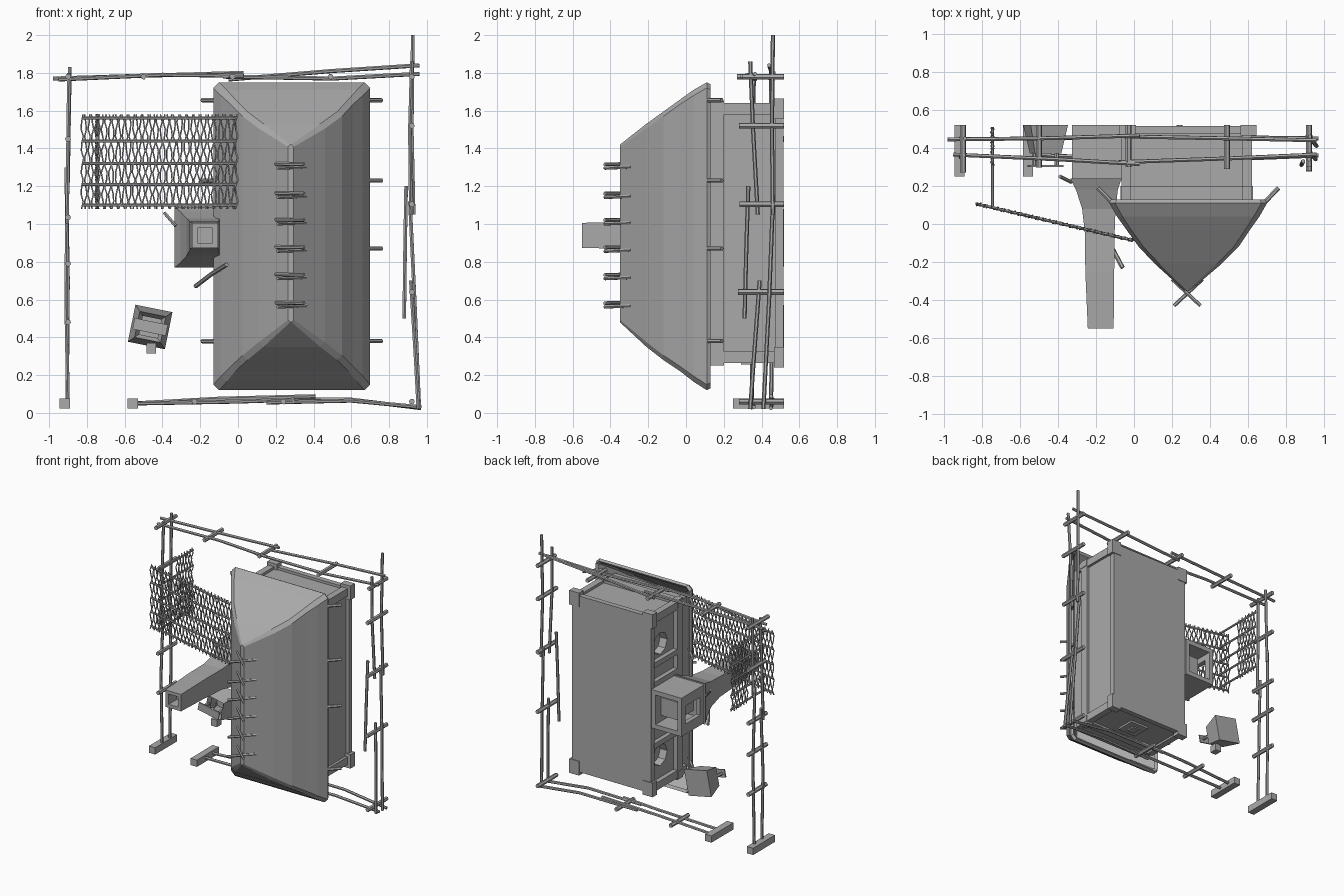
import bpy, bmesh, math, random
from mathutils import Vector, Matrix

random.seed(4)
if "Cube" in bpy.data.objects:
    bpy.data.objects.remove(bpy.data.objects["Cube"])

grey = bpy.data.materials.new("plain_grey")
grey.use_nodes = True
grey.diffuse_color = (0.4, 0.4, 0.4, 1)
grey.node_tree.nodes["Principled BSDF"].inputs["Base Color"].default_value = (0.4, 0.4, 0.4, 1)


def finish(name, bm):
    bmesh.ops.recalc_face_normals(bm, faces=bm.faces)
    mesh = bpy.data.meshes.new(name)
    bm.to_mesh(mesh)
    bm.free()
    mesh.materials.append(grey)
    obj = bpy.data.objects.new(name, mesh)
    bpy.context.collection.objects.link(obj)
    return obj


def add_box(bm, x, y, z):
    """Box from three (low, high) spans."""
    spans = (x, y, z)
    size = Matrix.Diagonal([b - a for a, b in spans] + [1])
    place = Matrix.Translation([(a + b) / 2 for a, b in spans])
    bmesh.ops.create_cube(bm, size=1, matrix=place @ size)


def add_loft(bm, rings, cap_start=True, cap_end=True):
    """Skin a list of equal-sized point rings."""
    loops = [[bm.verts.new(p) for p in ring] for ring in rings]
    n = len(loops[0])
    for a, b in zip(loops, loops[1:]):
        for i in range(n):
            j = (i + 1) % n
            bm.faces.new((a[i], a[j], b[j], b[i]))
    if cap_start:
        bm.faces.new(loops[0])
    if cap_end:
        bm.faces.new(loops[-1])


def add_pole(bm, points, r, sides=6):
    pts = [Vector(p) for p in points]
    rings = []
    for i, p in enumerate(pts):
        d = (pts[min(i + 1, len(pts) - 1)] - pts[max(i - 1, 0)]).normalized()
        u = d.cross(Vector((0.3, 0.5, 0.1)).normalized()).normalized()
        v = d.cross(u)
        angles = [math.tau * k / sides for k in range(sides)]
        rings.append([p + r * (math.cos(t) * u + math.sin(t) * v) for t in angles])
    add_loft(bm, rings)


def rect(cx, cz, hx, hz, y, turn=0.0):
    """Rectangle ring lying at depth y."""
    c, s = math.cos(turn), math.sin(turn)
    return [(cx + a * hx * c - b * hz * s, y, cz + a * hx * s + b * hz * c)
            for a, b in ((-1, -1), (1, -1), (1, 1), (-1, 1))]


def eight_sided(x0, x1, z0, z1, y, c):
    """Rectangle ring with cut corners."""
    return [(x0 + c, y, z0), (x1 - c, y, z0), (x1, y, z0 + c), (x1, y, z1 - c),
            (x1 - c, y, z1), (x0 + c, y, z1), (x0, y, z1 - c), (x0, y, z0 + c)]


# House walls
bm = bmesh.new()
add_box(bm, (-0.03, 0.6), (0.02, 0.515), (0.28, 1.62))
walls = finish("house_walls", bm)

# Eight-sided windows cut into the side wall
bm = bmesh.new()
for z in (0.5, 1.37):
    for r, x in ((0.085, -0.03),):
        turn = Matrix.Translation((x, 0.36, z)) @ Matrix.Rotation(math.pi / 2, 4, "Y")
        bmesh.ops.create_cone(bm, cap_ends=True, segments=8, radius1=r, radius2=r,
                              depth=0.12, matrix=turn)
cutter = finish("window_cutter", bm)
cutter.hide_render = True
cutter.hide_viewport = True
cut = walls.modifiers.new("windows", "BOOLEAN")
cut.object = cutter
cut.solver = "EXACT"

# Timber frame: corner posts, sills and wall plates
bm = bmesh.new()
for x in (-0.04, 0.595):
    for z in (0.295, 1.61):
        add_box(bm, (x - 0.025, x + 0.025), (0.08, 0.5), (z - 0.03, z + 0.03))
        add_box(bm, (x - 0.035, x + 0.05), (0.465, 0.52), (z - 0.055, z + 0.055))
    add_box(bm, (x - 0.02, x + 0.03), (0.475, 0.515), (0.25, 1.65))
    add_box(bm, (x - 0.025, x + 0.025), (0.13, 0.2), (0.25, 1.65))
for z in (0.29, 1.615):
    add_box(bm, (-0.07, 0.64), (0.475, 0.515), (z - 0.025, z + 0.025))
    add_box(bm, (-0.07, 0.625), (0.13, 0.2), (z - 0.025, z + 0.025))
for z in (0.62, 0.8, 1.1, 1.25):
    add_box(bm, (-0.065, -0.02), (0.2, 0.48), (z - 0.02, z + 0.02))
finish("house_frame", bm)

# End wall hatch
bm = bmesh.new()
add_box(bm, (0.2, 0.36), (0.25, 0.4), (0.265, 0.285))
add_box(bm, (0.25, 0.31), (0.29, 0.36), (0.255, 0.27))
finish("end_hatch", bm)

# Curved hip roof
bm = bmesh.new()
add_loft(bm, [eight_sided(*s) for s in (
    (-0.12, 0.69, 0.13, 1.74, 0.13, 0.03), (-0.13, 0.70, 0.12, 1.75, 0.11, 0.03),
    (-0.09, 0.66, 0.165, 1.71, 0.04, 0.03), (-0.04, 0.61, 0.22, 1.66, -0.03, 0.025),
    (0.025, 0.55, 0.28, 1.595, -0.12, 0.025), (0.11, 0.46, 0.35, 1.53, -0.21, 0.025),
    (0.265, 0.295, 0.48, 1.42, -0.35, 0.012))], cap_start=False)
roof = finish("roof", bm)
shell = roof.modifiers.new("thickness", "SOLIDIFY")
shell.thickness = 0.025
shell.offset = -1

# Crossed sticks on the ridge and rafter tails under the eaves
bm = bmesh.new()
for z in (0.575, 0.725, 0.87, 1.015, 1.155, 1.31):
    for s in (-1, 1):
        add_pole(bm, [(0.28 - 0.08 * s, -0.29, z + 0.008 * s),
                      (0.28 + 0.07 * s, -0.43, z + 0.01 * s - 0.004)], 0.01)
finish("ridge_sticks", bm)
bm = bmesh.new()
for z in (0.38, 0.87, 1.23, 1.655):
    for s in (-1, 1):
        add_pole(bm, [(0.285 + 0.36 * s, 0.07, z), (0.285 + 0.475 * s, 0.19, z)], 0.012)
finish("rafter_tails", bm)

# Chimney shaft flaring into an open hearth box
bm = bmesh.new()
shaft = [(-0.175, 0.94, 0.04, 0.04, -0.45), (-0.175, 0.94, 0.04, 0.04, -0.55),
         (-0.175, 0.94, 0.068, 0.066, -0.55), (-0.18, 0.94, 0.076, 0.074, -0.25),
         (-0.18, 0.935, 0.078, 0.08, -0.05), (-0.185, 0.93, 0.088, 0.1, 0.08),
         (-0.195, 0.93, 0.11, 0.135, 0.18), (-0.2, 0.93, 0.135, 0.16, 0.24)]
add_loft(bm, [rect(*s) for s in shaft])
finish("chimney", bm)
bm = bmesh.new()
x0, x1, z0, z1 = -0.325, -0.065, 0.78, 1.08
for z in (z0, z1 - 0.035):
    add_box(bm, (x0, x1), (0.23, 0.52), (z, z + 0.035))
add_box(bm, (x1 - 0.035, x1), (0.23, 0.52), (z0, z1))
add_box(bm, (x0, x0 + 0.035), (0.23, 0.29), (z0, z1))
add_box(bm, (x0, x0 + 0.035), (0.47, 0.52), (z0, z1))
add_box(bm, (x0, x0 + 0.035), (0.23, 0.52), (z0, z0 + 0.08))
add_box(bm, (x0, x0 + 0.035), (0.23, 0.52), (z1 - 0.08, z1))
add_box(bm, (-0.24, -0.1), (0.25, 0.45), (0.86, 1.0))
finish("hearth_box", bm)

# Propped plank and a small stick beside the chimney
bm = bmesh.new()
add_pole(bm, [(-0.225, 0.05, 0.67), (-0.14, -0.08, 0.735), (-0.06, -0.23, 0.785)], 0.012)
add_pole(bm, [(-0.39, 0.25, 1.06), (-0.33, 0.22, 0.99)], 0.01)
finish("propped_sticks", bm)

# Woven awning: wavy strands over cross bars
bars = (1.1, 1.21, 1.32, 1.44, 1.56)


def add_strand(bm, base, across, normal, phase):
    pts = []
    for k in range(14):
        t = k / 13
        sway = 0.007 * math.sin(k * 2.1 + phase) + random.uniform(-0.002, 0.002)
        lift = 0.008 * math.cos(k * math.pi / 1.5 + phase)
        p = Vector(base) + across * sway + normal * lift
        pts.append((p.x, p.y, 1.08 + 0.5 * t))
    add_pole(bm, pts, 0.0045, 4)


start, end = Vector((-0.825, 0.105, 0)), Vector((-0.01, -0.085, 0))
along = (end - start).normalized()
normal = along.cross(Vector((0, 0, 1)))
bm = bmesh.new()
for i in range(46):
    add_strand(bm, start.lerp(end, i / 45), along, normal, math.pi * (i % 2) + 0.2 * i)
for z in bars:
    add_pole(bm, [start + Vector((0, 0, z)), end + Vector((0, 0, z))], 0.008)
finish("woven_awning", bm)

# Woven screen holding up the awning
bm = bmesh.new()
for i in range(12):
    add_strand(bm, (-0.745, 0.31 + 0.017 * i, 0), Vector((0, 1, 0)), Vector((1, 0, 0)),
               math.pi * (i % 2) + 0.3 * i)
for z in bars:
    add_pole(bm, [(-0.745, 0.09, z), (-0.745, 0.51, z)], 0.008)
finish("woven_screen", bm)

# Fence posts
bm = bmesh.new()
posts = [(x, 1.78) for x in (-0.9, -0.5, -0.03, 0.49, 0.92)]
posts += [(0.92, z) for z in (0.06, 0.64, 1.105, 1.52)]
posts += [(-0.9, z) for z in (0.48, 0.79, 1.035, 1.45)] + [(-0.23, 0.06), (0.24, 0.06)]
for x, z in posts:
    add_pole(bm, [(x, 0.29 + random.uniform(-0.02, 0.02), z), (x, 0.52, z)], 0.016)
for x in (-0.917, -0.557):
    add_box(bm, (x - 0.027, x + 0.027), (0.25, 0.52), (0.022, 0.075))
finish("fence_posts", bm)

# Fence rails
bm = bmesh.new()
rails = [
    [(-0.98, 0.445, 1.77), (-0.5, 0.45, 1.785), (0.03, 0.465, 1.8)],
    [(-0.95, 0.365, 1.765), (-0.4, 0.34, 1.79), (0.03, 0.315, 1.785)],
    [(-0.05, 0.46, 1.765), (0.5, 0.45, 1.81), (0.96, 0.44, 1.84)],
    [(-0.08, 0.325, 1.78), (0.5, 0.345, 1.77), (0.96, 0.365, 1.795)],
    [(0.925, 0.46, 2.0), (0.92, 0.455, 1.5), (0.93, 0.46, 1.05)],
    [(0.92, 0.34, 1.86), (0.91, 0.355, 1.5), (0.915, 0.38, 1.05)],
    [(0.89, 0.33, 1.2), (0.885, 0.32, 0.9), (0.88, 0.31, 0.5)],
    [(0.91, 0.46, 1.12), (0.935, 0.44, 0.6), (0.96, 0.41, 0.02)],
    [(0.915, 0.39, 0.7), (0.94, 0.36, 0.3), (0.955, 0.34, 0.02)],
    [(-0.89, 0.45, 1.83), (-0.9, 0.455, 1.22)],
    [(-0.895, 0.36, 1.8), (-0.905, 0.34, 1.0)],
    [(-0.91, 0.45, 1.3), (-0.9, 0.46, 0.7), (-0.905, 0.45, 0.05)],
    [(-0.905, 0.37, 1.1), (-0.91, 0.35, 0.6), (-0.9, 0.35, 0.05)],
    [(-0.55, 0.45, 0.05), (-0.1, 0.455, 0.075), (0.41, 0.45, 0.088)],
    [(-0.55, 0.36, 0.05), (0, 0.35, 0.06), (0.3, 0.34, 0.07)],
    [(0.1, 0.46, 0.07), (0.6, 0.455, 0.07), (0.97, 0.45, 0.025)],
    [(0.15, 0.34, 0.055), (0.6, 0.345, 0.065), (0.97, 0.36, 0.03)],
]
for rail in rails:
    add_pole(bm, rail, 0.011)
finish("fence_rails", bm)

# Tapered well with a crossbar and spout
bm = bmesh.new()
cx, cz, turn = -0.465, 0.455, -0.2
add_loft(bm, [rect(cx, cz, *s, turn) for s in (
    (0.06, 0.06, 0.5), (0.05, 0.05, 0.4), (0.07, 0.07, 0.37), (0.1, 0.1, 0.52))])
add_loft(bm, [rect(cx, cz, 0.09, 0.03, y, turn) for y in (0.3, 0.31)])
for s in (-0.06, 0.06):
    add_pole(bm, [(cx + s, 0.3, cz - s * 0.2), (cx + s, 0.39, cz - s * 0.2)], 0.012)
add_box(bm, (-0.485, -0.435), (0.36, 0.42), (0.315, 0.37))
finish("well", bm)
